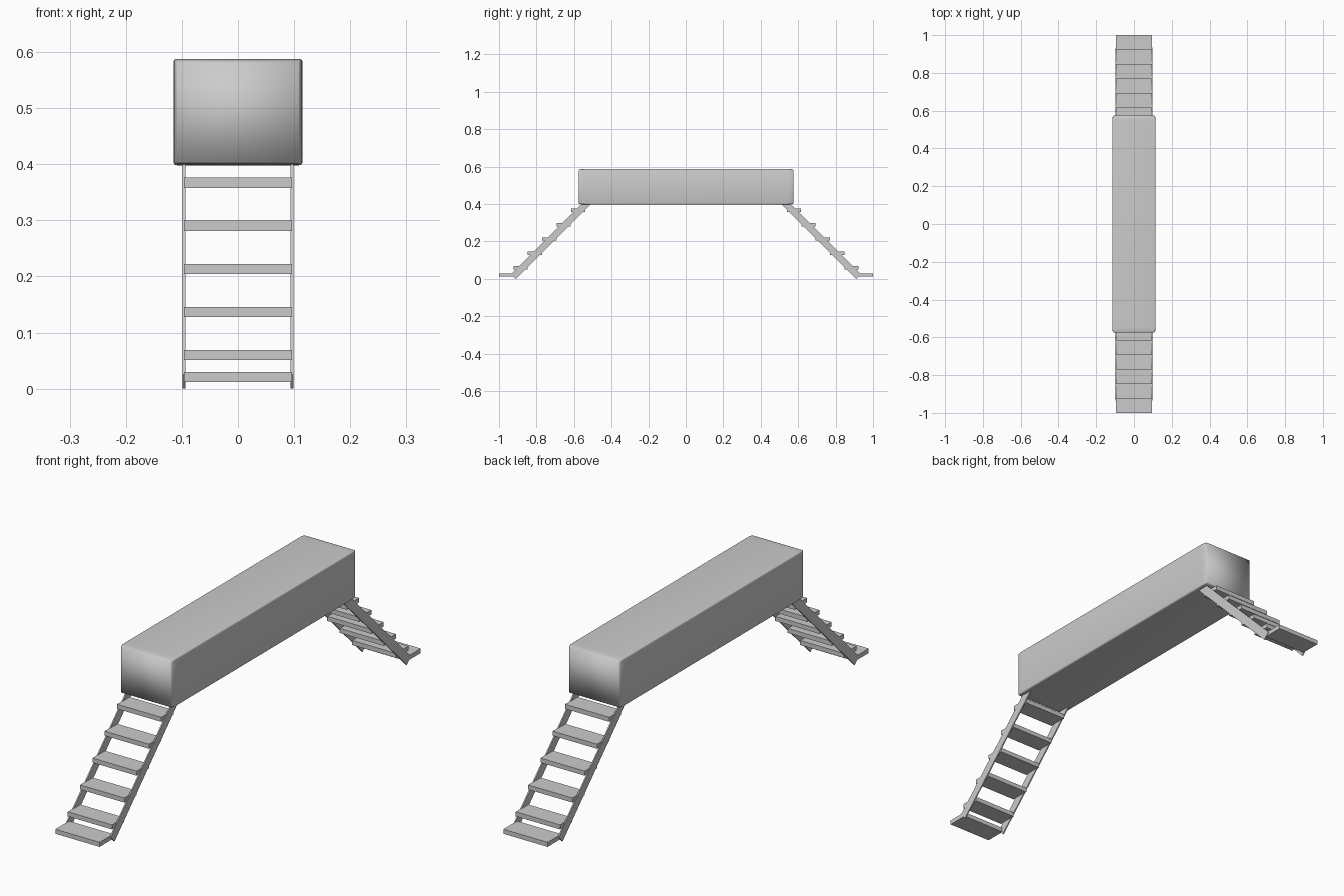
import bpy, bmesh
from mathutils import Vector

if "Cube" in bpy.data.objects:
    bpy.data.objects.remove(bpy.data.objects["Cube"])


def extrude_profile(name, yz, x0, x1):
    """Solid from a (y, z) outline extruded along x."""
    bm = bmesh.new()
    face = bm.faces.new([bm.verts.new((x0, y, z)) for y, z in yz])
    ext = bmesh.ops.extrude_face_region(bm, geom=[face])
    moved = [g for g in ext["geom"] if isinstance(g, bmesh.types.BMVert)]
    bmesh.ops.translate(bm, verts=moved, vec=Vector((x1 - x0, 0, 0)))
    bmesh.ops.recalc_face_normals(bm, faces=bm.faces)
    mesh = bpy.data.meshes.new(name)
    bm.to_mesh(mesh)
    bm.free()
    obj = bpy.data.objects.new(name, mesh)
    bpy.context.collection.objects.link(obj)
    return obj


# Long enclosed body: bevel is stretched with the object scale
bpy.ops.mesh.primitive_cube_add(size=1, location=(0, 0, 0.493))
body = bpy.context.object
body.name = "bridge_body"
body.scale = (0.23, 1.15, 0.19)
bevel = body.modifiers.new("rounded_edges", "BEVEL")
bevel.width = 0.03
bevel.segments = 3
bpy.ops.object.modifier_apply(modifier=bevel.name)
bpy.ops.object.shade_smooth_by_angle()

for end, s in (("front", -1), ("back", 1)):
    # Sloping side rails with square-cut feet
    rail = [(0.91, 0.0), (0.935, 0.025), (0.56, 0.40), (0.51, 0.40)]
    for side, x in (("left", -0.0965), ("right", 0.0965)):
        extrude_profile(f"{end}_{side}_rail", [(s * y, z) for y, z in rail],
                        x - 0.0025, x + 0.0025)

    # Treads: five evenly spaced, plus the foot tread
    treads = [(0.616 + 0.0767 * i, 0.367 - 0.0767 * i, 0.076) for i in range(5)]
    treads.append((1.0, 0.021, 0.085))
    for i, (y, z, depth) in enumerate(treads):
        h = 0.009
        box = [(y, z - h), (y, z + h), (y - depth, z + h), (y - depth, z - h)]
        extrude_profile(f"{end}_tread_{i + 1}", [(s * a, b) for a, b in box],
                        -0.0965, 0.0965)
